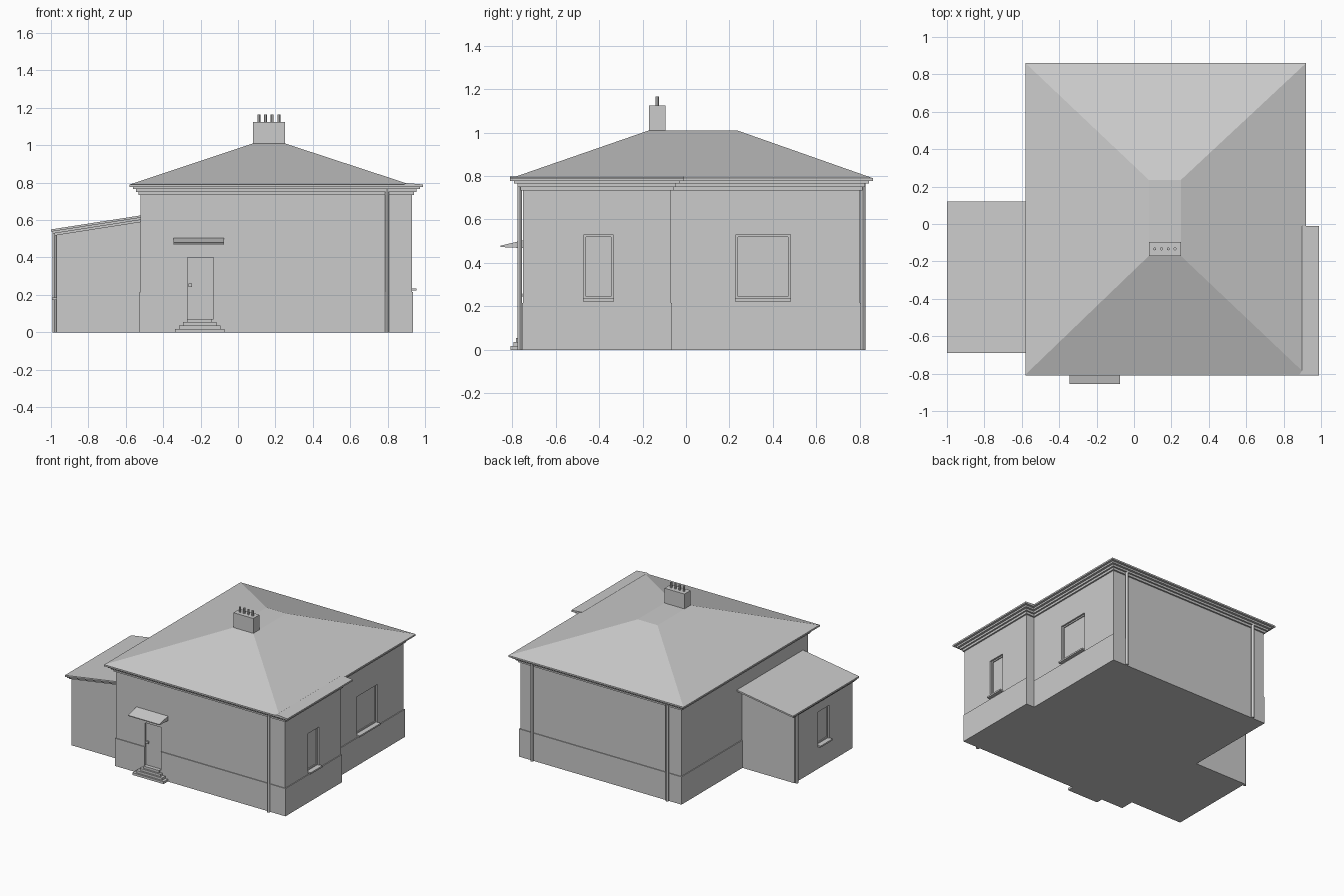
import bpy, bmesh
from mathutils import Vector

if "Cube" in bpy.data.objects:
    bpy.data.objects.remove(bpy.data.objects["Cube"])


def mesh_object(name, verts, faces):
    me = bpy.data.meshes.new(name)
    me.from_pydata([tuple(v) for v in verts], [], faces)
    bm = bmesh.new()
    bm.from_mesh(me)
    bmesh.ops.recalc_face_normals(bm, faces=bm.faces)
    bm.to_mesh(me)
    bm.free()
    ob = bpy.data.objects.new(name, me)
    bpy.context.collection.objects.link(ob)
    return ob


def sweep(name, base, direction):
    """Closed prism: a flat outline swept along a vector."""
    n, d = len(base), Vector(direction)
    verts = [Vector(p) for p in base] + [Vector(p) + d for p in base]
    faces = [tuple(range(n)), tuple(range(n, 2 * n))]
    faces += [(i, (i + 1) % n, n + (i + 1) % n, n + i) for i in range(n)]
    return mesh_object(name, verts, faces)


def box(name, x0, x1, y0, y1, z0, z1):
    return sweep(name, [(x0, y0, z0), (x1, y0, z0), (x1, y1, z0), (x0, y1, z0)], (0, 0, z1 - z0))


def pipe(name, x, y, z0, z1, r):
    bpy.ops.mesh.primitive_cylinder_add(vertices=12, radius=r, depth=z1 - z0,
                                        location=(x, y, (z0 + z1) / 2))
    ob = bpy.context.object
    ob.name = name
    bpy.ops.object.shade_smooth_by_angle()
    return ob


def cut(targets, bounds):
    cutter = box("cutter", *bounds)
    cutter.hide_render = True
    for ob in targets:
        mod = ob.modifiers.new("recess", 'BOOLEAN')
        mod.operation, mod.solver, mod.object = 'DIFFERENCE', 'EXACT', cutter
        bpy.context.view_layer.objects.active = ob
        bpy.ops.object.modifier_apply(modifier=mod.name)
    bpy.data.objects.remove(cutter)


def storey(name, o, z0, z1):
    """Layer of the main house outline (with side bay), grown outward by o."""
    pts = [(-.52 - o, -.75 - o), (.93 + o, -.75 - o), (.93 + o, -.07 + o),
           (.86 + o, -.07 + o), (.86 + o, .80 + o), (-.52 - o, .80 + o)]
    return sweep(name, [(x, y, z0) for x, y in pts], (0, 0, z1 - z0))


# Main walls and plinth
plinth = storey("plinth", .006, 0, .215)
walls = storey("main_walls", 0, .215, .74)

# Stepped cornice and eaves
for i, (o, z0, z1) in enumerate([(.012, .733, .75), (.025, .75, .765),
                                 (.042, .765, .778), (.06, .778, .79)]):
    storey(f"cornice_{i}", o, z0, z1)

# Hipped roof with narrow flat top
mesh_object("hip_roof",
            [(-.58, -.805, .79), (.92, -.805, .79), (.92, .86, .79), (-.58, .86, .79),
             (.08, -.17, 1.01), (.25, -.17, 1.01), (.25, .235, 1.01), (.08, .235, 1.01)],
            [(3, 2, 1, 0), (4, 5, 6, 7), (0, 1, 5, 4), (1, 2, 6, 5), (2, 3, 7, 6), (3, 0, 4, 7)])
# Shallow roof strip over the side bay
sweep("bay_roof", [(.88, -.81, .788), (.99, -.81, .788), (.99, -.81, .79), (.90, -.81, .798)],
      (0, .80, 0))

# Chimney and pots
box("chimney", .08, .25, -.17, -.095, .98, 1.125)
for i in range(4):
    pipe(f"chimney_pot_{i}", .111 + .036 * i, -.133, 1.12, 1.165, .008)

# Side annex walls
annex = sweep("annex_walls", [(-.97, -.65, 0), (-.50, -.65, 0), (-.50, -.65, .60), (-.97, -.65, .53)],
              (0, .71, 0))
# Sloped annex roof layers
for i, (x, o) in enumerate([(-1.0, .04), (-.992, .025), (-.982, .012)]):
    top = .55 + .156 * (x + 1) - .012 * i
    end = top + .156 * (-.51 - x)
    y0, y1 = (-.69 + .012 * i, .12 - .018 * i)
    sweep(f"annex_roof_{i}", [(x, y0, top - .012), (-.51, y0, end - .012), (-.51, y0, end), (x, y0, top)],
          (0, y1 - y0, 0))

# Recessed windows with sills: wall, outer x, outward sign, y range, z range
for name, wall, x, s, y0, y1, z0, z1 in [
        ("bay_window", walls, .93, 1, -.47, -.335, .235, .53),
        ("side_window", walls, .86, 1, .23, .48, .235, .53),
        ("annex_window", annex, -.97, -1, -.37, -.23, .185, .44)]:
    xs = sorted((x - s * .02, x + s * .05))
    cut([wall], (*xs, y0, y1, z0, z1))
    xs = sorted((x - s * .02, x + s * .025))
    box(name + "_sill", *xs, y0 - .004, y1 + .004, z0 - .012, z0)
    # Thin sash frame inside the recess
    xs = sorted((x - s * .025, x - s * .013))
    for j, (a, b, c, d) in enumerate([(y0, y0 + .01, z0, z1), (y1 - .01, y1, z0, z1),
                                      (y0 + .01, y1 - .01, z0, z0 + .01),
                                      (y0 + .01, y1 - .01, z1 - .01, z1)]):
        box(f"{name}_sash_{j}", *xs, a, b, c, d)

# Front door recess, handle, canopy and steps
cut([plinth, walls], (-.27, -.13, -.80, -.738, .07, .40))
box("door_handle", -.265, -.245, -.752, -.735, .243, .26)
sweep("door_canopy", [(-.345, -.745, .468), (-.345, -.745, .505), (-.345, -.855, .479), (-.345, -.855, .473)],
      (.27, 0, 0))
for i in range(4):
    inset = .022 * i
    box(f"step_{i}", -.338 + inset, -.072 - inset, -.808 + .013 * i, -.74, .018 * i, .018 * (i + 1))

# Rainwater pipes
pipe("front_downpipe", .797, -.765, 0, .77, .011)
for i, x in enumerate((-.41, .75)):
    pipe(f"back_downpipe_{i}", x, .815, 0, .77, .011)
pipe("annex_downpipe", -.981, .045, 0, .545, .011)
